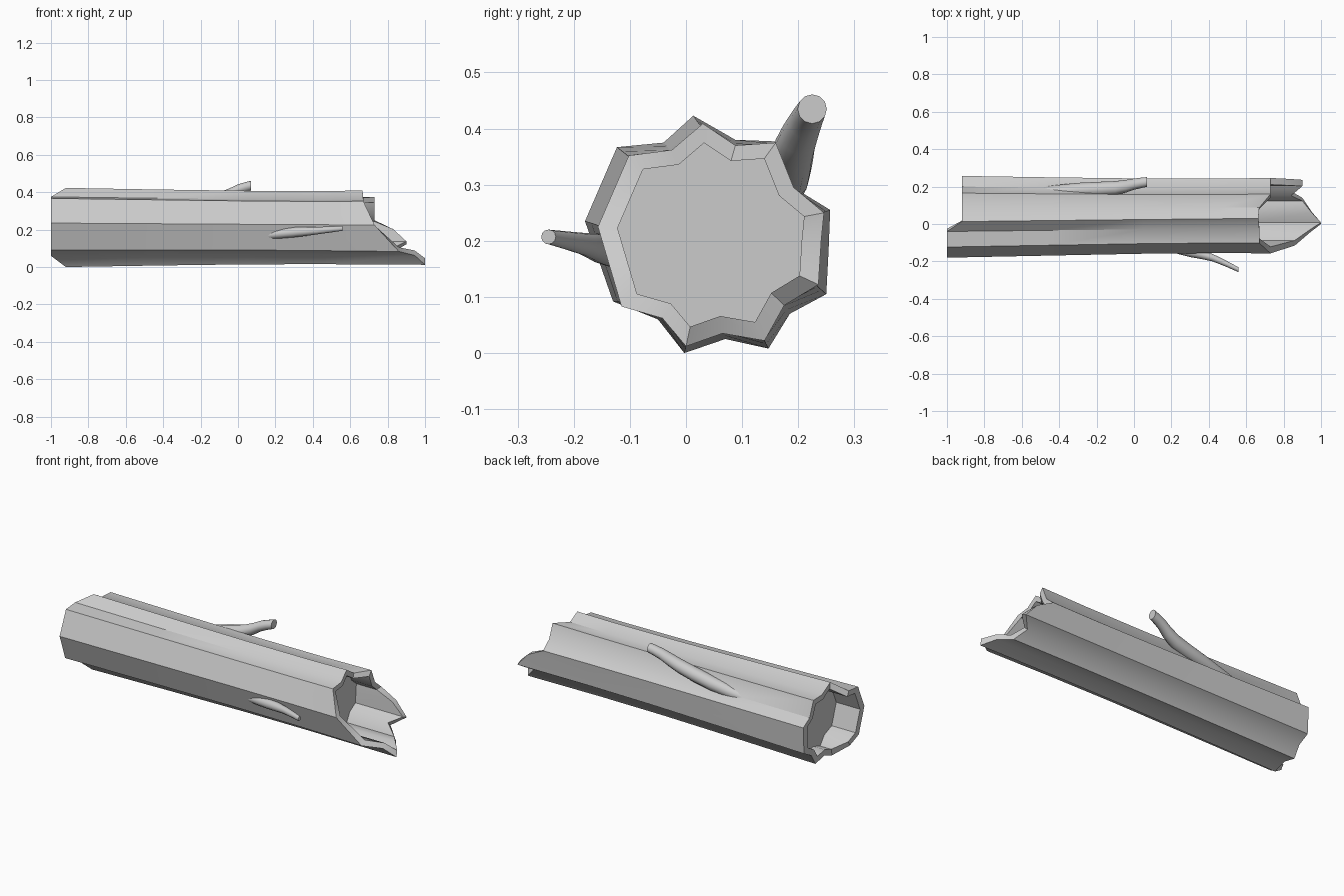
import bpy, bmesh, math
from mathutils import Vector

if "Cube" in bpy.data.objects:
    bpy.data.objects.remove(bpy.data.objects["Cube"])

CY, CZ = 0.043, 0.212      # log axis in y, z
INNER = 0.825              # hollow size relative to the bark

# Bark cross-section at each broken end: (x, y, z), matching point for point
LEFT = [(-.92, .013, .423), (-.92, .088, .38), (-.92, .165, .377), (-.92, .2, .29),
        (-.92, .257, .255), (-.92, .254, .18), (-.92, .25, .105), (-.92, .185, .07),
        (-.92, .147, .008), (-.92, .07, .025), (-.92, -.003, 0), (-1, -.05, .06),
        (-1, -.13, .092), (-1, -.18, .235), (-1, -.123, .367), (-1, -.04, .375)]
RIGHT = [(.665, .03, .409), (.67, .088, .37), (.73, .16, .375), (.73, .192, .295),
         (.73, .246, .25), (.83, .241, .2), (.90, .236, .122), (.84, .175, .085),
         (.90, .14, .022), (.95, .065, .035), (1.0, 0, .012), (.945, -.042, .062),
         (.86, -.115, .083), (.73, -.157, .225), (.67, -.102, .352), (.67, -.025, .362)]


def section(t, x=None, scale=1.0):
    """Blend of the two ends, optionally flattened to one x and scaled about the axis."""
    out = []
    for a, b in zip(LEFT, RIGHT):
        p = Vector(a).lerp(Vector(b), t)
        out.append(Vector((p.x if x is None else x,
                           CY + (p.y - CY) * scale, CZ + (p.z - CZ) * scale)))
    return out


def loft(name, rings, angle):
    """Skin closed rings in order and cap both ends."""
    bm = bmesh.new()
    loops = [[bm.verts.new(p) for p in ring] for ring in rings]
    for a, b in zip(loops, loops[1:]):
        for i in range(len(a)):
            j = (i + 1) % len(a)
            bm.faces.new((a[i], a[j], b[j], b[i]))
    bm.faces.new(loops[0][::-1])
    bm.faces.new(loops[-1])
    bmesh.ops.recalc_face_normals(bm, faces=bm.faces)
    mesh = bpy.data.meshes.new(name)
    bm.to_mesh(mesh)
    bm.free()
    obj = bpy.data.objects.new(name, mesh)
    bpy.context.collection.objects.link(obj)
    bpy.ops.object.select_all(action='DESELECT')
    obj.select_set(True)
    bpy.context.view_layer.objects.active = obj
    bpy.ops.object.shade_smooth_by_angle(angle=math.radians(angle))
    return obj


# Hollow log: recessed left cap, rim, bark, rim, recessed right cap
loft("hollow_log", [
    section(0, -.85, INNER), section(0, None, INNER), section(0),
    section(.3, -.45, .98), section(.6, .05, .965), section(.85, .45, .975),
    section(1), section(1, None, INNER), section(1, .6, INNER)], 35)


def branch(name, path, sides=12):
    """Tapered stub through (x, y, z, radius) points, smoothed with Catmull-Rom."""
    pts = [Vector(p) for p in path]
    pts = [2 * pts[0] - pts[1]] + pts + [2 * pts[-1] - pts[-2]]
    fine = []
    for k in range(1, len(pts) - 2):
        p0, p1, p2, p3 = pts[k - 1:k + 3]
        for s in (0, .5):
            fine.append(.5 * (2 * p1 + (p2 - p0) * s + (2 * p0 - 5 * p1 + 4 * p2 - p3) * s**2
                              + (3 * p1 - p0 - 3 * p2 + p3) * s**3))
    fine.append(pts[-2])
    rings = []
    for p in fine:
        rings.append([(p[0], p[1] + p[3] * math.cos(a), p[2] + p[3] * math.sin(a))
                      for a in (2 * math.pi * i / sides for i in range(sides))])
    loft(name, rings, 50)


# Broken branch stubs
branch("front_branch", [(.16, -.115, .172, .024), (.3, -.15, .186, .027),
                        (.42, -.18, .194, .02), (.56, -.245, .207, .013)])
branch("back_branch", [(-.52, .165, .27, .03), (-.3, .182, .312, .038),
                       (-.1, .192, .362, .037), (0, .213, .412, .03),
                       (.07, .225, .435, .026)])
